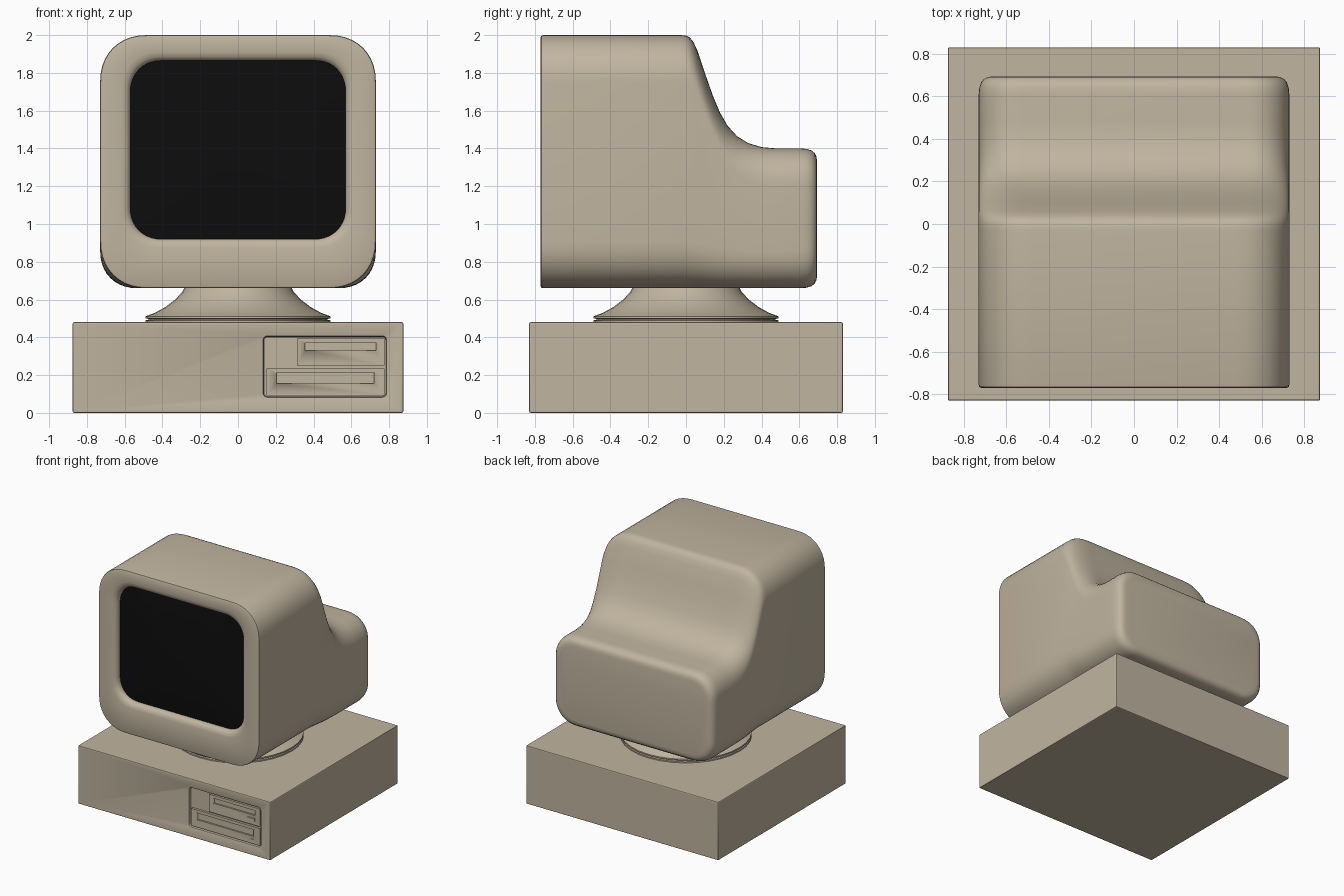
import bpy, bmesh, math
from mathutils import Matrix

if "Cube" in bpy.data.objects:
    bpy.data.objects.remove(bpy.data.objects["Cube"])


def material(name, color):
    m = bpy.data.materials.new(name)
    m.diffuse_color = (*color, 1)
    m.use_nodes = True
    m.node_tree.nodes["Principled BSDF"].inputs["Base Color"].default_value = m.diffuse_color
    return m


BEIGE = material("beige_plastic", (0.53, 0.46, 0.35))
BLACK = material("screen_glass", (0.004, 0.004, 0.004))


def finish(name, bm, mat, angle=35):
    bmesh.ops.recalc_face_normals(bm, faces=bm.faces)
    me = bpy.data.meshes.new(name)
    bm.to_mesh(me)
    bm.free()
    me.materials.append(mat)
    ob = bpy.data.objects.new(name, me)
    bpy.context.collection.objects.link(ob)
    smooth(ob, angle)
    return ob


def select(ob):
    bpy.ops.object.select_all(action='DESELECT')
    ob.select_set(True)
    bpy.context.view_layer.objects.active = ob


def smooth(ob, angle=35):
    select(ob)
    bpy.ops.object.shade_smooth_by_angle(angle=math.radians(angle))


def box(name, x0, x1, y0, y1, z0, z1, mat=BEIGE):
    bm = bmesh.new()
    bmesh.ops.create_cube(bm, size=1, matrix=Matrix.Translation(
        ((x0 + x1) / 2, (y0 + y1) / 2, (z0 + z1) / 2)) @ Matrix.Diagonal(
        (x1 - x0, y1 - y0, z1 - z0, 1)))
    return finish(name, bm, mat)


def rounded_rect(x0, x1, z0, z1, r, y, n=10, power=2.2):
    """Rounded rectangle in the xz plane, n + 1 points per corner."""
    pts = []
    corners = [(x1 - r, z1 - r), (x0 + r, z1 - r), (x0 + r, z0 + r), (x1 - r, z0 + r)]
    for k, (cx, cz) in enumerate(corners):
        for i in range(n + 1):
            a = math.pi / 2 * (k + i / n)
            c, s = math.cos(a), math.sin(a)
            pts.append((cx + r * math.copysign(abs(c) ** (2 / power), c), y,
                        cz + r * math.copysign(abs(s) ** (2 / power), s)))
    return pts


def loft(name, rings, mat, cap_start=True, cap_end=True, angle=35):
    bm = bmesh.new()
    loops = [[bm.verts.new(p) for p in ring] for ring in rings]
    for a, b in zip(loops, loops[1:]):
        for i in range(len(a)):
            j = (i + 1) % len(a)
            bm.faces.new((a[i], a[j], b[j], b[i]))
    if cap_start:
        bm.faces.new(loops[0])
    if cap_end:
        bm.faces.new(loops[-1])
    return finish(name, bm, mat, angle)


def cut(ob, cutter):
    mod = ob.modifiers.new("cut", 'BOOLEAN')
    mod.operation = 'DIFFERENCE'
    mod.object = cutter
    select(ob)
    bpy.ops.object.modifier_apply(modifier=mod.name)
    bpy.data.objects.remove(cutter, do_unlink=True)


# Computer case with a recessed drive bay
FRONT = -0.83
case = box("computer_case", -0.875, 0.875, FRONT, 0.83, 0, 0.48)
cut(case, loft("bay_cutter", [rounded_rect(0.135, 0.785, 0.085, 0.405, 0.02, y, 4, 2)
                              for y in (FRONT - 0.1, FRONT + 0.025)], BEIGE))
bevel = case.modifiers.new("bevel", 'BEVEL')
bevel.width = 0.008
bevel.segments = 2
bevel.limit_method = 'ANGLE'
bevel.angle_limit = math.radians(40)
select(case)
bpy.ops.object.modifier_apply(modifier="bevel")
smooth(case)

# Drives: face plate, slot and button (x0, x1, z0, z1 each)
drives = {
    "upper": ((0.312, 0.775, 0.25, 0.395), (0.355, 0.73, 0.33, 0.37), (0.66, 0.73, 0.28, 0.305)),
    "lower": ((0.15, 0.775, 0.093, 0.235), (0.205, 0.72, 0.155, 0.21), (0.69, 0.72, 0.11, 0.133)),
}
for label, (plate, slot, button) in drives.items():
    drive = box(label + "_drive", plate[0], plate[1], FRONT + 0.006, FRONT + 0.035, *plate[2:])
    cut(drive, box("slot_cutter", slot[0], slot[1], FRONT - 0.1, FRONT + 0.018, *slot[2:]))
    box(label + "_drive_button", button[0], button[1], FRONT, FRONT + 0.02, *button[2:])

# Swivel stand: two thin rims and a flared neck
profile = [(0.49, 0.475), (0.49, 0.49), (0.475, 0.492), (0.475, 0.498), (0.49, 0.5),
           (0.49, 0.511), (0.44, 0.53), (0.385, 0.56), (0.335, 0.598), (0.295, 0.64),
           (0.27, 0.69)]
SIDES = 32
loft("swivel_stand", [[(r * math.cos(2 * math.pi * i / SIDES), r * math.sin(2 * math.pi * i / SIDES), z)
                       for i in range(SIDES)] for r, z in profile], BEIGE)


# Monitor shell: screen opening, bezel, then sections running to the back
def section(y, top, inset=0.0, r=0.25):
    return rounded_rect(-0.73 + inset, 0.73 - inset, 0.66 + inset, top - inset, r - inset * 0.7, y)


def opening(grow, y):
    return rounded_rect(-0.57 - grow, 0.57 + grow, 0.92 - grow, 1.865 + grow, 0.17 + grow * 0.7, y)


rings = [opening(0, -0.70), opening(0, -0.735), opening(0.006, -0.75), opening(0.02, -0.763),
         opening(0.045, -0.77), section(-0.77, 2, 0.012), section(-0.766, 2, 0.003),
         section(-0.755, 2)]
slope = [(-0.03, 2.0), (0.0, 1.998), (0.02, 1.988), (0.04, 1.962), (0.06, 1.92), (0.1, 1.80),
         (0.14, 1.685), (0.18, 1.59), (0.22, 1.52), (0.27, 1.465), (0.33, 1.428),
         (0.40, 1.407), (0.48, 1.4), (0.61, 1.4)]
for y, top in slope:
    rings.append(section(y, top, 0, 0.2 + 0.05 * (top - 1.4) / 0.6))
for y, inset in [(0.64, 0.003), (0.665, 0.011), (0.682, 0.025), (0.69, 0.042), (0.694, 0.065)]:
    rings.append(section(y, 1.4, inset, 0.2))
loft("monitor_shell", rings, BEIGE, cap_start=False, angle=50)

# Slightly bulging screen
glass = []
for t in (1, 0.8, 0.55, 0.3, 0.1):
    y = -0.742 + 0.025 * t * t
    glass.append([(x * t, yy, 1.3925 + (z - 1.3925) * t) for x, yy, z in opening(0.005, y)])
loft("screen", glass, BLACK, cap_start=False)
